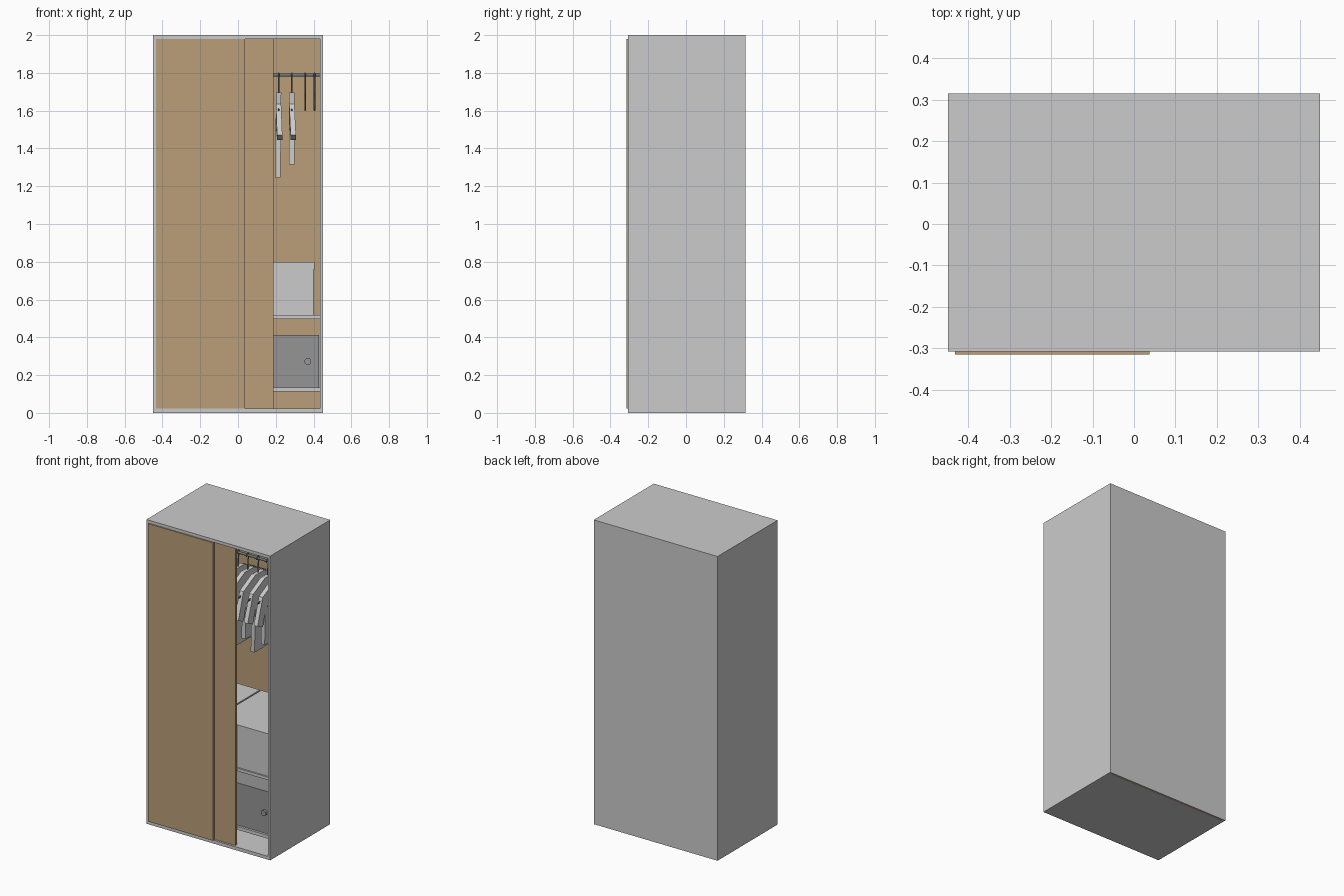
import bpy, bmesh, math
from mathutils import Matrix

if "Cube" in bpy.data.objects:
    bpy.data.objects.remove(bpy.data.objects["Cube"])


def material(name, rgb):
    m = bpy.data.materials.new(name)
    m.diffuse_color = (*rgb, 1)
    m.use_nodes = True
    m.node_tree.nodes["Principled BSDF"].inputs["Base Color"].default_value = m.diffuse_color
    return m


WOOD = material("wood", (0.50, 0.34, 0.19))
PALE = material("pale_grey", (0.62, 0.62, 0.62))
DARK = material("dark_grey", (0.30, 0.30, 0.30))
METAL = material("metal", (0.15, 0.18, 0.19))


def finish(name, bm, mat=None):
    bmesh.ops.recalc_face_normals(bm, faces=bm.faces)
    me = bpy.data.meshes.new(name)
    bm.to_mesh(me)
    bm.free()
    ob = bpy.data.objects.new(name, me)
    bpy.context.collection.objects.link(ob)
    if mat:
        me.materials.append(mat)
    return ob


def box(name, x, y, z, mat=None):
    bm = bmesh.new()
    bmesh.ops.create_cube(bm, size=1)
    for v in bm.verts:
        v.co = [(a + b) / 2 + c * (b - a) for (a, b), c in zip((x, y, z), v.co)]
    return finish(name, bm, mat)


def cylinder(name, centre, axis, radius, length, mat, sides=16):
    bm = bmesh.new()
    bmesh.ops.create_cone(bm, cap_ends=True, segments=sides, radius1=radius,
                          radius2=radius, depth=length,
                          matrix=Matrix.Translation(centre) @ Matrix.Rotation(math.pi / 2, 4, axis))
    ob = finish(name, bm, mat)
    for p in ob.data.polygons:
        p.use_smooth = len(p.vertices) == 4
    return ob


# Carcass
F, B, W, T = -0.308, 0.315, 0.45, 0.017
for side, s in (("left", -1), ("right", 1)):
    box(side + "_panel", sorted((s * W, s * (W - T))), (F, B), (0, 2))
IN = (-W + T, W - T)
box("top_panel", IN, (F, B), (1.98, 2))
box("bottom_panel", IN, (F, 0.298), (0, 0.022))
box("back_panel", IN, (0.309, B), (0, 1.98))
box("back_lining", IN, (0.298, 0.309), (0, 1.98), WOOD)

# Sliding doors, the rear one partly open
box("front_door", (-0.433, 0.037), (-0.315, -0.298), (0.022, 1.98), WOOD)
box("rear_door", (-0.285, 0.187), (-0.295, -0.279), (0.022, 1.98), WOOD)

# Shelves
box("lower_shelf", IN, (-0.265, 0.298), (0.113, 0.135))
box("upper_shelf", IN, (-0.265, 0.298), (0.498, 0.518))

# Lower cabinets with round knobs
for side, s in (("left", -1), ("right", 1)):
    box(side + "_cabinet", sorted((s * 0.003, s * 0.43)), (-0.25, 0.25), (0.135, 0.413), DARK)
    cylinder(side + "_knob", (s * 0.37, -0.257, 0.272), "X", 0.018, 0.016, DARK)

# Lidded storage boxes
for side, cx in (("left", -0.19), ("right", 0.21)):
    box(side + "_storage_box", (cx - 0.19, cx + 0.19), (-0.255, 0.215), (0.518, 0.76), PALE)
    box(side + "_box_lid", (cx - 0.195, cx + 0.195), (-0.26, 0.22), (0.76, 0.80), PALE)

# Hanging rail
cylinder("hanging_rail", (0, 0, 1.788), "Y", 0.008, IN[1] - IN[0], METAL)


# Hangers: hook over the rail, then a closed triangle
def hanger(name, x):
    cu = bpy.data.curves.new(name, "CURVE")
    cu.dimensions = "3D"
    cu.bevel_depth = 0.004
    cu.bevel_resolution = 1
    cu.use_fill_caps = True
    hook = [(0.013 * math.cos(a), 1.786 + 0.013 * math.sin(a))
            for a in (math.radians(200 - 30 * i) for i in range(8))]
    hook += [(0.004, 1.755), (0, 1.69)]
    for pts, closed in ((hook, False), ([(0, 1.69), (0.2, 1.6), (-0.2, 1.6)], True)):
        sp = cu.splines.new("POLY")
        sp.points.add(len(pts) - 1)
        for p, (y, z) in zip(sp.points, pts):
            p.co = (x, y, z, 1)
        sp.use_cyclic_u = closed
    ob = bpy.data.objects.new(name, cu)
    bpy.context.collection.objects.link(ob)
    cu.materials.append(METAL)


# Shirts: half outline mirrored, extruded and slightly tilted
def shirt(name, x, hem, tilt):
    half = [(0.05, 1.695), (0.17, 1.635), (0.235, 1.47), (0.18, 1.445),
            (0.145, 1.53), (0.15, hem)]
    outline = half + [(-y, z) for y, z in reversed(half)]
    bm = bmesh.new()
    face = bm.faces.new([bm.verts.new((-0.014, y, z - 1.69)) for y, z in outline])
    out = bmesh.ops.extrude_face_region(bm, geom=[face])
    verts = [g for g in out["geom"] if isinstance(g, bmesh.types.BMVert)]
    bmesh.ops.translate(bm, verts=verts, vec=(0.028, 0, 0))
    for v in bm.verts:
        if abs(v.co.y) > 0.16 and v.co.z < -0.1:
            v.co.x += 0.008
    bmesh.ops.triangulate(bm, faces=[f for f in bm.faces if len(f.verts) > 4])
    ob = finish(name, bm)
    ob.location = (x, 0, 1.69)
    ob.rotation_euler.y = math.radians(tilt)


for i, x in enumerate((0.405, 0.355, 0.285, 0.215, 0.145, 0.07, 0.0)):
    hanger(f"hanger_{i + 1}", x)
    if i > 1:
        shirt(f"shirt_{i - 1}", x, 1.245 if i % 2 else 1.315, 0.5 if i % 2 else 0)
